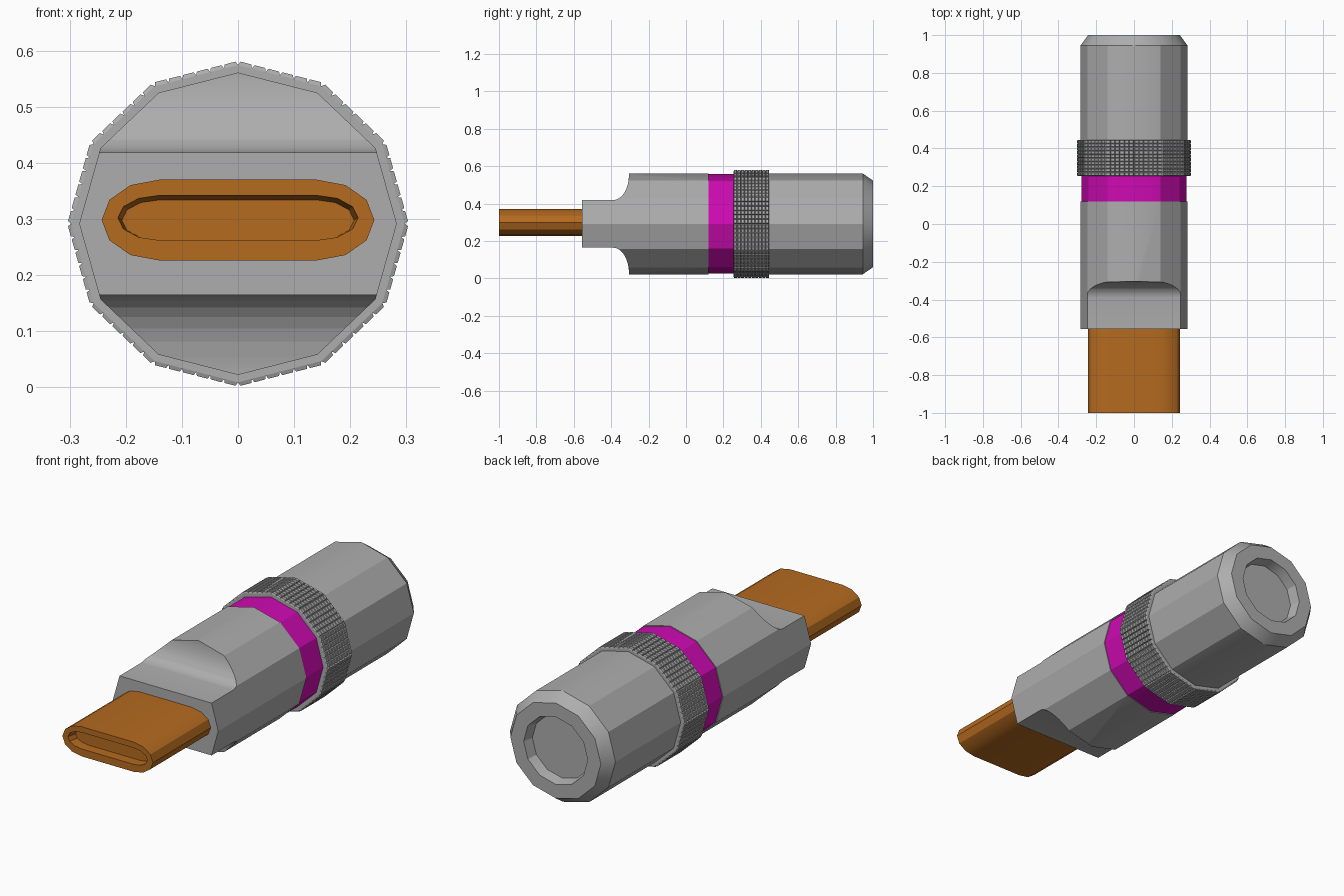
import bpy, bmesh, math

if "Cube" in bpy.data.objects:
    bpy.data.objects.remove(bpy.data.objects["Cube"])

CZ = 0.2915      # height of the main axis
SQUASH = 0.952   # height / width of the round sections


def material(name, rgb):
    m = bpy.data.materials.new(name)
    m.diffuse_color = (*rgb, 1)
    m.use_nodes = True
    m.node_tree.nodes["Principled BSDF"].inputs["Base Color"].default_value = m.diffuse_color
    return m


GREY = material("grey metal", (0.42, 0.42, 0.42))
MAGENTA = material("magenta band", (0.62, 0.003, 0.45))
COPPER = material("orange copper", (0.46, 0.145, 0.014))


def finish(name, bm, mat, smooth=True):
    bmesh.ops.recalc_face_normals(bm, faces=bm.faces)
    me = bpy.data.meshes.new(name)
    bm.to_mesh(me)
    bm.free()
    ob = bpy.data.objects.new(name, me)
    bpy.context.collection.objects.link(ob)
    if mat:
        me.materials.append(mat)
    if smooth:
        smooth_by_angle(ob)
    return ob


def smooth_by_angle(ob):
    bpy.ops.object.select_all(action='DESELECT')
    ob.select_set(True)
    bpy.context.view_layer.objects.active = ob
    bpy.ops.object.shade_smooth_by_angle(angle=math.radians(28.9))


def skin(rings):
    """Join equal loops of points into a closed tube with end caps."""
    bm = bmesh.new()
    loops = [[bm.verts.new(p) for p in ring] for ring in rings]
    n = len(loops[0])
    for a, b in zip(loops, loops[1:]):
        for i in range(n):
            j = (i + 1) % n
            bm.faces.new((a[i], a[j], b[j], b[i]))
    bm.faces.new(loops[0])
    bm.faces.new(loops[-1])
    return bm


def dodecagon(y, r):
    return [(r * math.cos(k * math.pi / 6), y,
             CZ + SQUASH * r * math.sin(k * math.pi / 6)) for k in range(12)]


def stadium(y, half_w, half_h, straight, cz=0.298):
    pts = []
    for side, start in ((1, -90), (-1, 90)):
        for k in range(7):
            a = math.radians(start + 30 * k)
            pts.append((side * straight + (half_w - straight) * math.cos(a), y,
                        cz + half_h * math.sin(a)))
    return pts


def turned(name, stations, mat):
    return finish(name, skin([dodecagon(y, r) for y, r in stations]), mat)


# Front housing, with a scooped flat above and below
front = turned("front_housing", [(-0.556, 0.283), (0.12, 0.283)], GREY)
for side in (1, -1):
    profile = [(-0.7, 0.127), (-0.39, 0.127)]
    for k in range(1, 9):
        a = math.radians(90 * k / 8)
        profile.append((-0.39 + 0.085 * math.sin(a), 0.262 - 0.135 * math.cos(a)))
    profile += [(-0.305, 0.4), (-0.7, 0.4)]
    cutter = finish("scoop_cutter", skin(
        [[(x, y, CZ + side * h) for y, h in profile] for x in (-0.5, 0.5)]), None, False)
    cutter.hide_render = True
    mod = front.modifiers.new("scoop", 'BOOLEAN')
    mod.operation, mod.solver, mod.object = 'DIFFERENCE', 'EXACT', cutter
    bpy.context.view_layer.objects.active = front
    bpy.ops.object.modifier_apply(modifier=mod.name)
    bpy.data.objects.remove(cutter)
smooth_by_angle(front)

# Coloured band
turned("colour_band", [(0.12, 0.279), (0.255, 0.279)], MAGENTA)

# Rear housing with chamfered end and shallow round recess
turned("rear_housing", [(0.255, 0.283), (0.945, 0.283), (1.0, 0.243),
                        (1.0, 0.172), (0.95, 0.160)], GREY)

# Knurled grip ring: each side is split into cells that rise into small studs
PER_SIDE, ROWS, Y0, Y1 = 6, 10, 0.255, 0.445


def split_ring(y, r):
    base = dodecagon(y, r)
    return [tuple(p + (q - p) * t / PER_SIDE for p, q in zip(base[i], base[(i + 1) % 12]))
            for i in range(12) for t in range(PER_SIDE)]


rings = [split_ring(Y0 + (Y1 - Y0) * k / ROWS, 0.297) for k in range(ROWS + 1)]
bm = skin(rings)
bm.normal_update()
bmesh.ops.recalc_face_normals(bm, faces=bm.faces)
cells = [f for f in bm.faces if len(f.verts) == 4]
bmesh.ops.inset_individual(bm, faces=cells, thickness=0.004, depth=0.007)
finish("knurled_ring", bm, GREY, False)

# Flat oval plug with a hollow mouth
finish("plug", skin([stadium(-0.54, 0.243, 0.072, 0.14),
                     stadium(-1.0, 0.243, 0.072, 0.14),
                     stadium(-1.0, 0.214, 0.040, 0.14, 0.302),
                     stadium(-0.95, 0.207, 0.036, 0.14, 0.298)]), COPPER)
